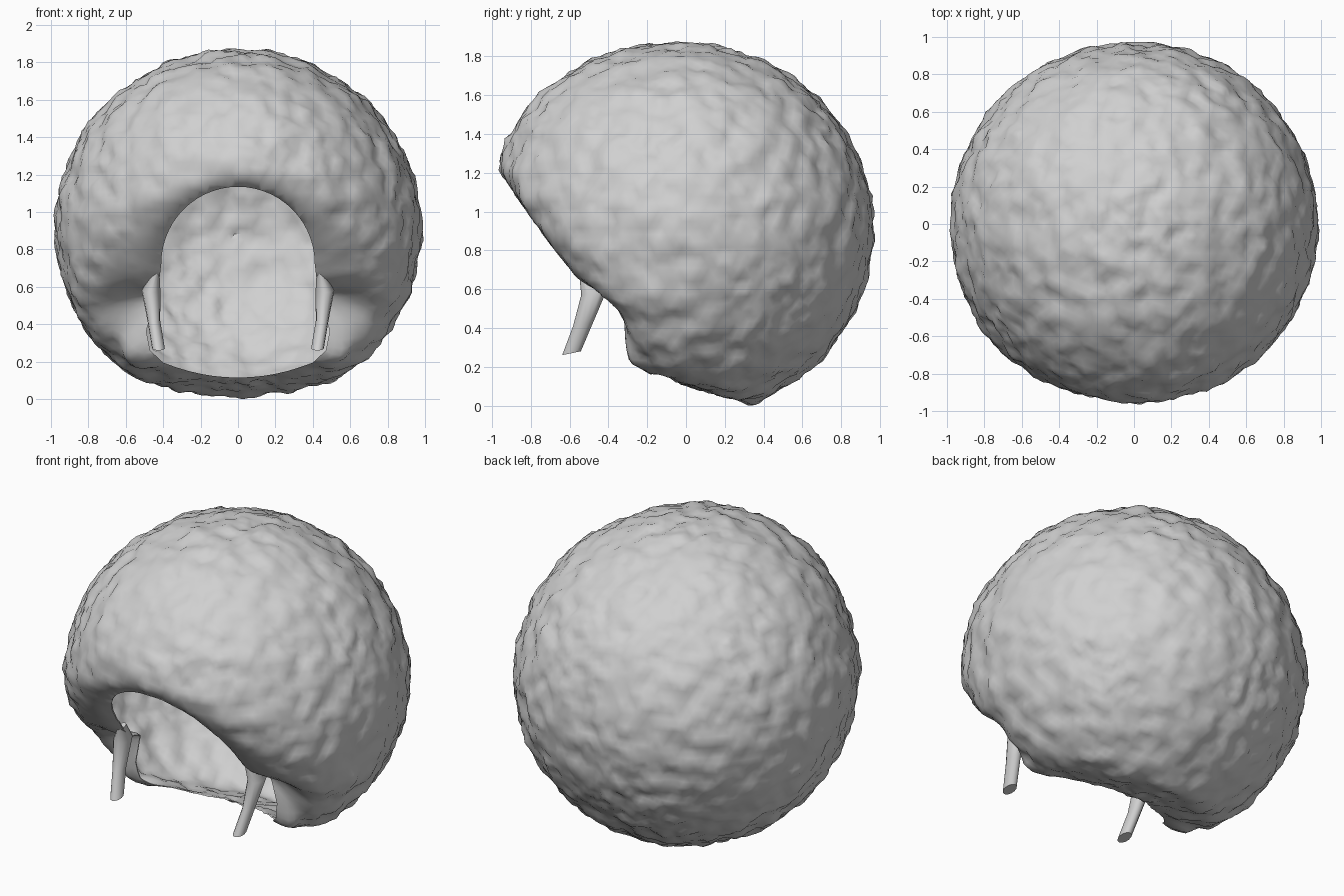
import bpy, bmesh
from math import exp, cos, sin, pi, hypot
from mathutils import Vector, noise

if "Cube" in bpy.data.objects:
    bpy.data.objects.remove(bpy.data.objects["Cube"])

grey = bpy.data.materials.new("light grey")
grey.use_nodes = True
grey.diffuse_color = (0.63, 0.63, 0.63, 1)
grey.node_tree.nodes["Principled BSDF"].inputs["Base Color"].default_value = (0.63, 0.63, 0.63, 1)

CENTRE = Vector((0, 0, 0.915))
FACE_N = Vector((0, -0.774, -0.633))          # slanted face side
NAPE_N = Vector((0, -0.35, -1)).normalized()  # flattened nape
NAPE_D = NAPE_N.dot(Vector((0, 0, 0.115)))
FRINGE = Vector((0, -0.84, 0.54))             # forward bulge over the brow


def add_object(name, bm):
    mesh = bpy.data.meshes.new(name)
    bm.to_mesh(mesh)
    bm.free()
    obj = bpy.data.objects.new(name, mesh)
    bpy.context.collection.objects.link(obj)
    mesh.materials.append(grey)
    return obj


def smooth(obj):
    bpy.ops.object.select_all(action='DESELECT')
    bpy.context.view_layer.objects.active = obj
    obj.select_set(True)
    bpy.ops.object.shade_smooth_by_angle(angle=0.9)


def plane_hit(d, normal, limit):
    slope = normal.dot(d)
    return (limit - normal.dot(CENTRE)) / slope if slope > 0.05 else 50


def soft_min(a, b, k):
    return (a ** -k + b ** -k) ** (-1 / k)


def bump(p, x, z, wide, high):
    return exp(-((abs(p.x) - x) / wide) ** 2 - ((p.z - z) / high) ** 2)


def hair_point(d):
    # Ball with a forward fringe, trimmed softly by the face and nape planes
    ball = 0.966 + 0.012 * abs(d.x) - 0.022 * max(0, d.z) + 0.075 * exp((d.dot(FRINGE) - 1) / 0.2)
    face = plane_hit(d, FACE_N, 0.02)
    lobe = 0
    if d.y < 0:
        hit = CENTRE + d * min(ball, face)
        # Rim rolled inwards around the arch
        reach = hypot(hit.x, max(hit.z - 0.725, 0)) / 0.41
        curl = 0.05 * exp(-((reach - 0.93) / 0.17) ** 2) if hit.z > 0.5 else 0
        # Hollow behind the ear, lobe below it
        lobe = bump(hit, 0.5, 0.25, 0.12, 0.08)
        hollow = bump(hit, 0.58, 0.47, 0.2, 0.11)
        face = plane_hit(d, FACE_N, 0.025 - curl - 0.11 * hollow + 0.13 * lobe)
    nape = plane_hit(d, NAPE_N, NAPE_D + 0.02 * lobe)
    r = soft_min(soft_min(ball, face, 13), nape, 40)
    # Curly lumps, calmer on the trimmed faces
    rough = 0.4 if face < ball else 1
    lumps = 0.021 * noise.noise(d * 9) + 0.016 * noise.noise(d * 19)
    groove = 0.008 * exp(-(d.x / 0.015) ** 2) * max(0, d.y)
    return CENTRE + d * (r + rough * lumps - groove)


# Hair shell
bm = bmesh.new()
bmesh.ops.create_icosphere(bm, subdivisions=6, radius=1)
for v in bm.verts:
    v.co = hair_point(v.co.normalized())
hair = add_object("hair_shell", bm)
shell = hair.modifiers.new("thickness", 'SOLIDIFY')
shell.thickness = 0.006
shell.offset = -1

# Face opening cutter: arch above, curved nape edge below
half = [(0.41 * sin(a), 0.725 + 0.41 * cos(a)) for a in [pi / 2 * i / 14 for i in range(15)]]
half += [(0.425, 0.6), (0.46, 0.5), (0.49, 0.36), (0.47, 0.26)]
half += [(0.4 * (1 - i / 6), 0.115 + 0.08 * (1 - i / 6) ** 2) for i in range(7)]
outline = half + [(-x, z) for x, z in half[-2:0:-1]]
bm = bmesh.new()
front = bm.faces.new([bm.verts.new((x, -1.3, z)) for x, z in outline])
side = bmesh.ops.extrude_face_region(bm, geom=[front])
for v in side["geom"]:
    if isinstance(v, bmesh.types.BMVert):
        v.co.y = 0.2
bmesh.ops.recalc_face_normals(bm, faces=bm.faces)
cutter = add_object("face_opening_cutter", bm)
cutter.hide_render = True
cut = hair.modifiers.new("face opening", 'BOOLEAN')
cut.operation = 'DIFFERENCE'
cut.solver = 'EXACT'
cut.object = cutter

# Bake the opening and drop the cutter
bpy.context.view_layer.update()
baked = bpy.data.meshes.new_from_object(hair.evaluated_get(bpy.context.evaluated_depsgraph_get()))
hair.modifiers.clear()
hair.data = baked
bpy.data.objects.remove(cutter)
smooth(hair)

# Sideburns: tapered flattened locks, rings from root to tip
rings = [((0.44, -0.52, 0.68), 0.02, 0.03), ((0.465, -0.475, 0.58), 0.05, 0.065),
         ((0.45, -0.53, 0.42), 0.034, 0.052), ((0.425, -0.59, 0.27), 0.034, 0.048)]
for name, s in (("left_sideburn", 1), ("right_sideburn", -1)):
    bm = bmesh.new()
    loops = []
    for (x, y, z), rx, ry in rings:
        loops.append([bm.verts.new((s * (x + rx * cos(a)), y + ry * sin(a), z + 0.01 * sin(a)))
                      for a in [2 * pi * i / 12 for i in range(12)]])
    for a, b in zip(loops, loops[1:]):
        for i in range(12):
            j = (i + 1) % 12
            bm.faces.new((a[i], a[j], b[j], b[i]))
    bm.faces.new(loops[0])
    bm.faces.new(loops[-1])
    bmesh.ops.recalc_face_normals(bm, faces=bm.faces)
    smooth(add_object(name, bm))
